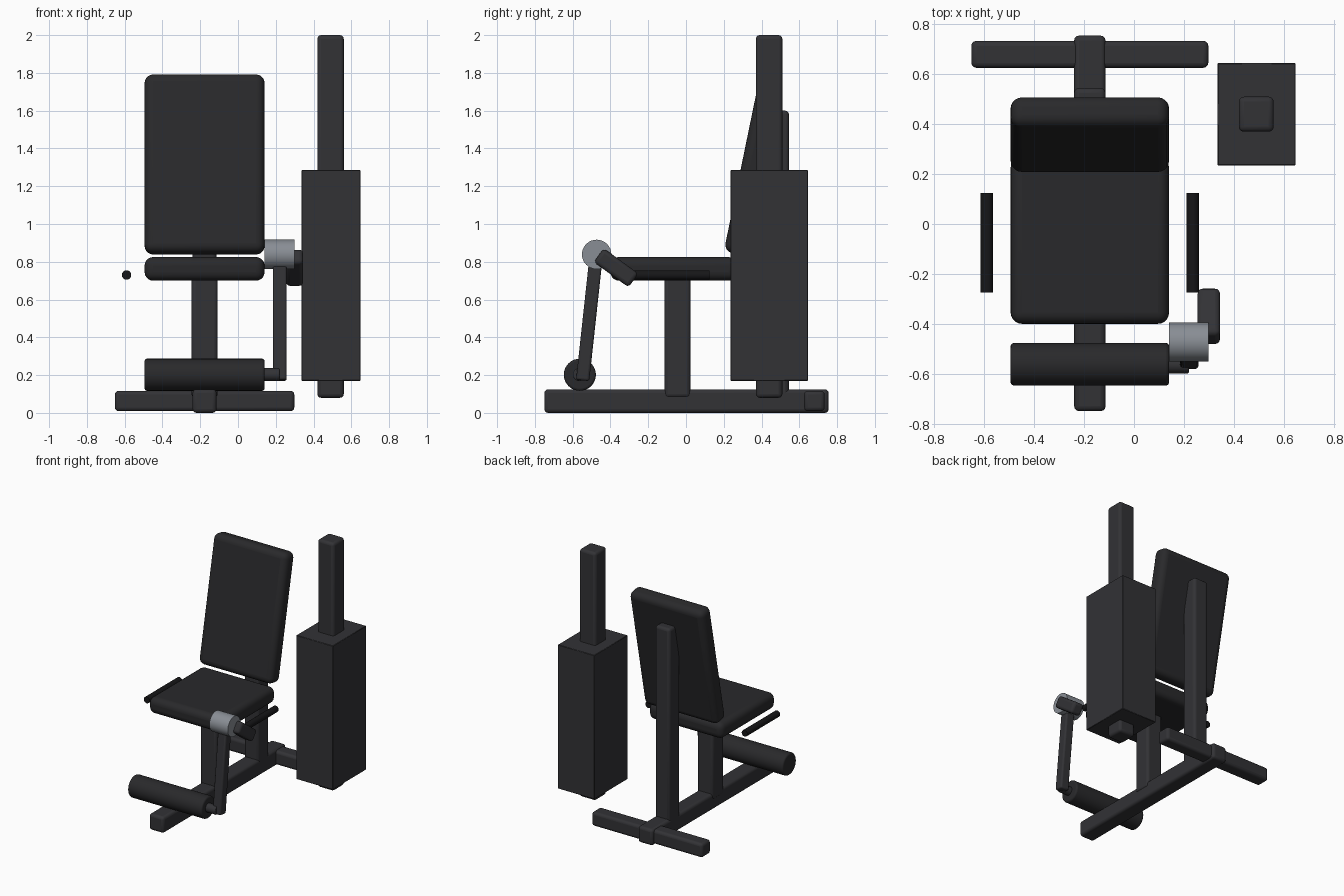
import bpy
from math import radians, pi

if "Cube" in bpy.data.objects:
    bpy.data.objects.remove(bpy.data.objects["Cube"])


def material(name, rgb):
    m = bpy.data.materials.new(name)
    m.diffuse_color = (*rgb, 1)
    m.use_nodes = True
    m.node_tree.nodes["Principled BSDF"].inputs["Base Color"].default_value = m.diffuse_color
    return m


FRAME = material("frame_paint", (0.032, 0.032, 0.036))
PAD = material("pad_vinyl", (0.022, 0.022, 0.024))
GRIP = material("grip_rubber", (0.008, 0.008, 0.009))
STEEL = material("steel", (0.25, 0.27, 0.30))


def finish(name, mat, bevel, segments):
    ob = bpy.context.object
    ob.name = name
    ob.data.materials.append(mat)
    if bevel:
        mod = ob.modifiers.new("bevel", "BEVEL")
        mod.width, mod.segments = bevel, segments
        mod.limit_method = "ANGLE"
        mod.angle_limit = radians(40)
    bpy.ops.object.shade_smooth_by_angle(angle=radians(35))
    return ob


def box(name, size, loc, mat=FRAME, bevel=0.02, segments=3, tilt=0):
    bpy.ops.mesh.primitive_cube_add(size=1, location=loc)
    ob = bpy.context.object
    ob.scale = size
    bpy.ops.object.transform_apply(location=False, rotation=False, scale=True)
    ob.rotation_euler.x = radians(tilt)
    return finish(name, mat, bevel, segments)


def rod(name, radius, length, loc, axis, mat, bevel=0, sides=32):
    rot = (0, pi / 2, 0) if axis == "x" else (pi / 2, 0, 0)
    bpy.ops.mesh.primitive_cylinder_add(vertices=sides, radius=radius, depth=length,
                                        location=loc, rotation=rot)
    return finish(name, mat, bevel, 3)


CX = -0.177  # centre line of the bench

# Base and uprights
box("base_beam", (0.126, 1.505, 0.125), (CX, 0.0025, 0.0625))
box("rear_cross_beam", (0.95, 0.108, 0.108), (CX, 0.68, 0.063))
box("seat_post", (0.138, 0.138, 0.64), (CX, -0.045, 0.40))
box("backrest_post", (0.126, 0.13, 1.52), (CX, 0.48, 0.84))

# Padding
box("seat", (0.635, 0.67, 0.125), (CX, -0.065, 0.7625), PAD, 0.045, 5)
box("backrest", (0.635, 0.124, 0.965), (CX, 0.358, 1.315), PAD, 0.045, 5, tilt=-11.6)

# Hand grips on both sides of the seat
for side, x in (("left", -0.59), ("right", 0.236)):
    rod(side + "_handle", 0.025, 0.40, (x, -0.075, 0.73), "y", GRIP, sides=24)

# Leg lever: roller, axle, arm, pivot and crank
rod("leg_roller", 0.085, 0.635, (CX, -0.562, 0.202), "x", PAD, 0.012)
rod("roller_axle", 0.034, 0.12, (0.16, -0.565, 0.203), "x", FRAME, 0.006)
box("lever_arm", (0.073, 0.07, 0.67), (0.2215, -0.511, 0.505), bevel=0.012, tilt=-6.2)
rod("pivot_hub", 0.078, 0.158, (0.219, -0.473, 0.839), "x", STEEL)
box("crank_arm", (0.09, 0.228, 0.09), (0.30, -0.37, 0.768), tilt=-36)

# Weight stack tower
box("weight_stack_housing", (0.313, 0.41, 1.115), (0.4915, 0.44, 0.7275), bevel=0.003, segments=1)
box("tower_column", (0.14, 0.14, 1.92), (0.49, 0.44, 1.04))
